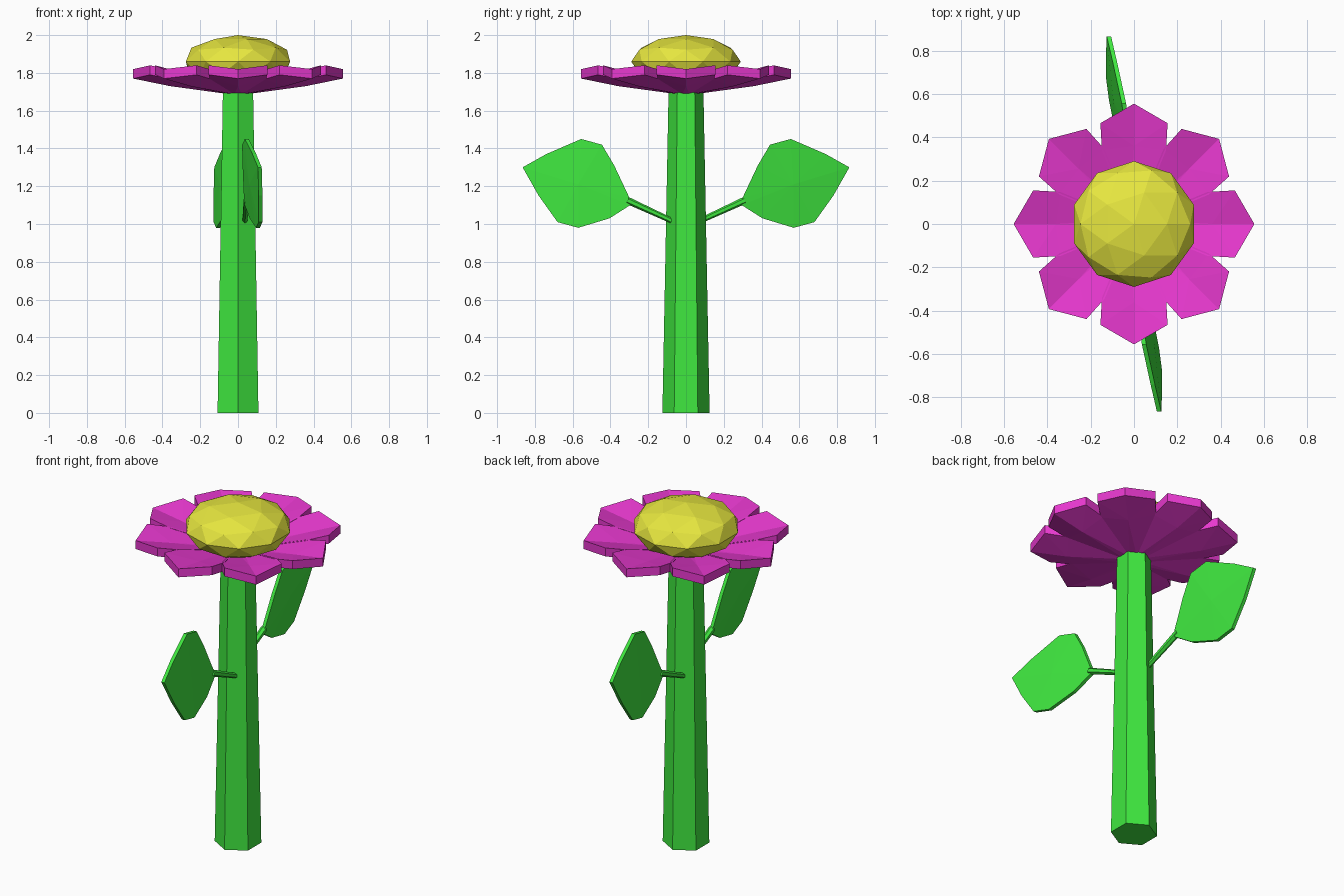
import bpy, bmesh, math
from mathutils import Vector, Matrix

if "Cube" in bpy.data.objects:
    bpy.data.objects.remove(bpy.data.objects["Cube"])


def material(name, rgb):
    m = bpy.data.materials.new(name)
    m.diffuse_color = (*rgb, 1)
    m.use_nodes = True
    m.node_tree.nodes["Principled BSDF"].inputs["Base Color"].default_value = m.diffuse_color
    return m


GREEN = material("leaf_green", (0.05, 0.8, 0.05))
PINK = material("petal_pink", (0.8, 0.04, 0.62))
YELLOW = material("centre_yellow", (0.8, 0.8, 0.05))


def finish(bm, name, mat):
    bmesh.ops.recalc_face_normals(bm, faces=bm.faces)
    me = bpy.data.meshes.new(name)
    bm.to_mesh(me)
    bm.free()
    me.materials.append(mat)
    ob = bpy.data.objects.new(name, me)
    bpy.context.collection.objects.link(ob)
    return ob


def plate(bm, outline, mid, thick):
    """Closed plate: rim outline fanned to a mid point, thickened along a vector."""
    t = Vector(thick)
    layers = []
    for off in (Vector(), t):
        ring = [bm.verts.new(Vector(p) + off) for p in outline]
        centre = bm.verts.new(Vector(mid[0 if off == Vector() else 1]))
        layers.append((ring, centre))
    n = len(outline)
    for i in range(n):
        j = (i + 1) % n
        for ring, centre in layers:
            bm.faces.new((ring[i], ring[j], centre))
        a, b = layers[0][0], layers[1][0]
        bm.faces.new((a[i], a[j], b[j], b[i]))


# Tapered six-sided stem with corners facing front and back
bm = bmesh.new()
bmesh.ops.create_cone(bm, cap_ends=True, segments=6, radius1=0.125, radius2=0.092,
                      depth=1.72, matrix=Matrix.Translation((0, 0, 0.86)))
for v in bm.verts:
    r, a = math.hypot(v.co.x, v.co.y), math.atan2(v.co.x, v.co.y)
    a = round(a / (math.pi / 3)) * math.pi / 3
    v.co.x, v.co.y = r * math.sin(a), r * math.cos(a)
finish(bm, "stem", GREEN)

# Flattened faceted flower centre
bm = bmesh.new()
bmesh.ops.create_icosphere(bm, subdivisions=2, radius=1,
                           matrix=Matrix.Translation((0, 0, 1.86)) @ Matrix.Diagonal((0.29, 0.29, 0.14, 1)))
finish(bm, "flower_centre", YELLOW)

# Eight dished petals
half = [(0.465, 0.155, 1.79), (0.34, 0.148, 1.765), (0.03, 0.02, 1.685)]
rim = [(0.555, 0, 1.77)] + half + [(x, -y, z) for x, y, z in reversed(half)]
for k in range(8):
    bm = bmesh.new()
    plate(bm, rim, ((0.36, 0, 1.73), (0.36, 0, 1.79)), (0, 0, 0.05))
    bm.transform(Matrix.Rotation(k * math.pi / 4, 4, 'Z'))
    finish(bm, f"petal_{k + 1}", PINK)


# Two leaves on thin stalks, turned half a circle from each other
def leaf_x(y, z):
    zmid = 1.11 + 0.336 * (y - 0.3)
    return -(0.045 + 0.125 * (y - 0.3) - 0.12 * (z - zmid))


profile = [(0.295, 1.10), (0.30, 1.14), (0.38, 1.31), (0.445, 1.42), (0.555, 1.45), (0.74, 1.37),
           (0.865, 1.30), (0.78, 1.15), (0.68, 1.01), (0.57, 0.98), (0.405, 1.03)]
leaf_rim = [(leaf_x(y, z) - 0.01, y, z) for y, z in profile]
mx = leaf_x(0.57, 1.21)
for k, side in enumerate(("back", "front")):
    turn = Matrix.Rotation(k * math.pi, 4, 'Z')
    bm = bmesh.new()
    plate(bm, leaf_rim, ((mx - 0.018, 0.57, 1.21), (mx + 0.018, 0.57, 1.21)), (0.02, 0, 0))
    bm.transform(turn)
    finish(bm, side + "_leaf", GREEN)

    start, end = Vector((-0.035, 0.06, 1.01)), Vector((-0.047, 0.31, 1.125))
    axis = end - start
    bm = bmesh.new()
    bmesh.ops.create_cone(bm, cap_ends=True, segments=6, radius1=0.014, radius2=0.019, depth=axis.length,
                          matrix=Matrix.Translation((start + end) / 2) @ axis.to_track_quat('Z', 'Y').to_matrix().to_4x4())
    bm.transform(turn)
    finish(bm, side + "_leaf_stalk", GREEN)
